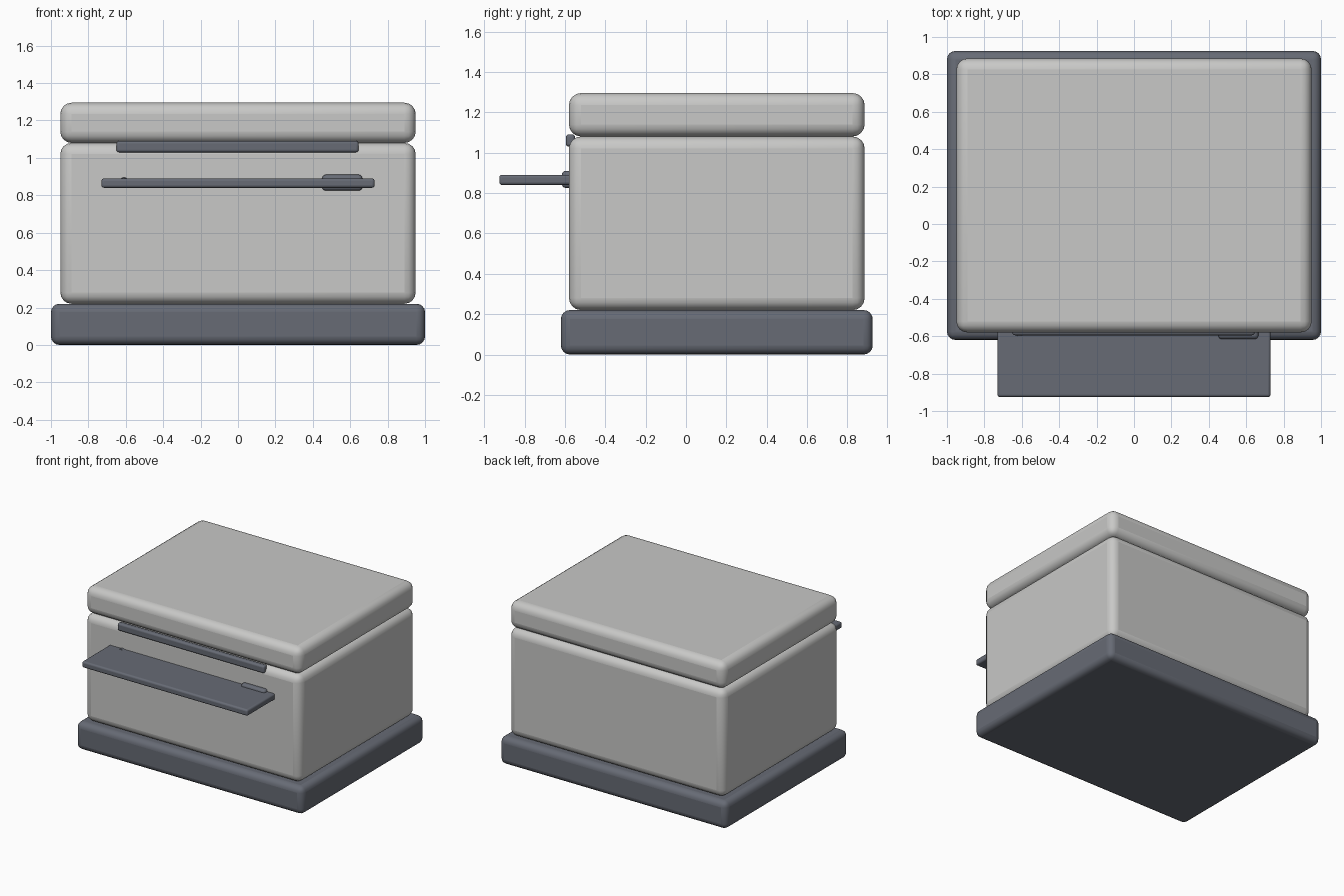
import bpy
import math
from mathutils import Vector

cube = bpy.data.objects.get("Cube")
if cube:
    bpy.data.objects.remove(cube, do_unlink=True)


def material(name, colour):
    m = bpy.data.materials.new(name)
    m.use_nodes = True
    m.diffuse_color = colour
    m.node_tree.nodes["Principled BSDF"].inputs["Base Color"].default_value = colour
    return m


light = material("light grey plastic", (0.58, 0.58, 0.57, 1))
dark = material("slate grey plastic", (0.135, 0.147, 0.178, 1))


def finish(obj, name, mat, bevel):
    obj.name = name
    obj.data.materials.append(mat)
    mod = obj.modifiers.new("rounded edges", "BEVEL")
    mod.width = bevel
    mod.segments = 4
    mod.limit_method = "ANGLE"
    bpy.ops.object.shade_smooth_by_angle(angle=math.radians(40))


def rounded_box(name, low, high, bevel, mat):
    low, high = Vector(low), Vector(high)
    bpy.ops.mesh.primitive_cube_add(size=1, location=(low + high) / 2)
    obj = bpy.context.object
    obj.scale = high - low
    bpy.ops.object.transform_apply(location=False, rotation=False, scale=True)
    finish(obj, name, mat, bevel)


# Housing
rounded_box("base", (-1, -0.62, 0), (1, 0.925, 0.22), 0.045, dark)
rounded_box("body", (-0.95, -0.58, 0.22), (0.95, 0.885, 1.08), 0.06, light)
rounded_box("lid", (-0.95, -0.58, 1.08), (0.95, 0.885, 1.295), 0.06, light)

# Front fittings
rounded_box("paper_slot", (-0.65, -0.595, 1.03), (0.645, -0.55, 1.09), 0.014, dark)
rounded_box("output_tray", (-0.73, -0.925, 0.84), (0.73, -0.55, 0.89), 0.014, dark)
rounded_box("control_panel", (0.45, -0.615, 0.825), (0.665, -0.55, 0.91), 0.02, dark)

# Round button beside the tray
bpy.ops.mesh.primitive_cylinder_add(
    vertices=24, radius=0.028, depth=0.05,
    location=(-0.61, -0.575, 0.867), rotation=(math.radians(90), 0, 0))
finish(bpy.context.object, "round_button", dark, 0.004)
